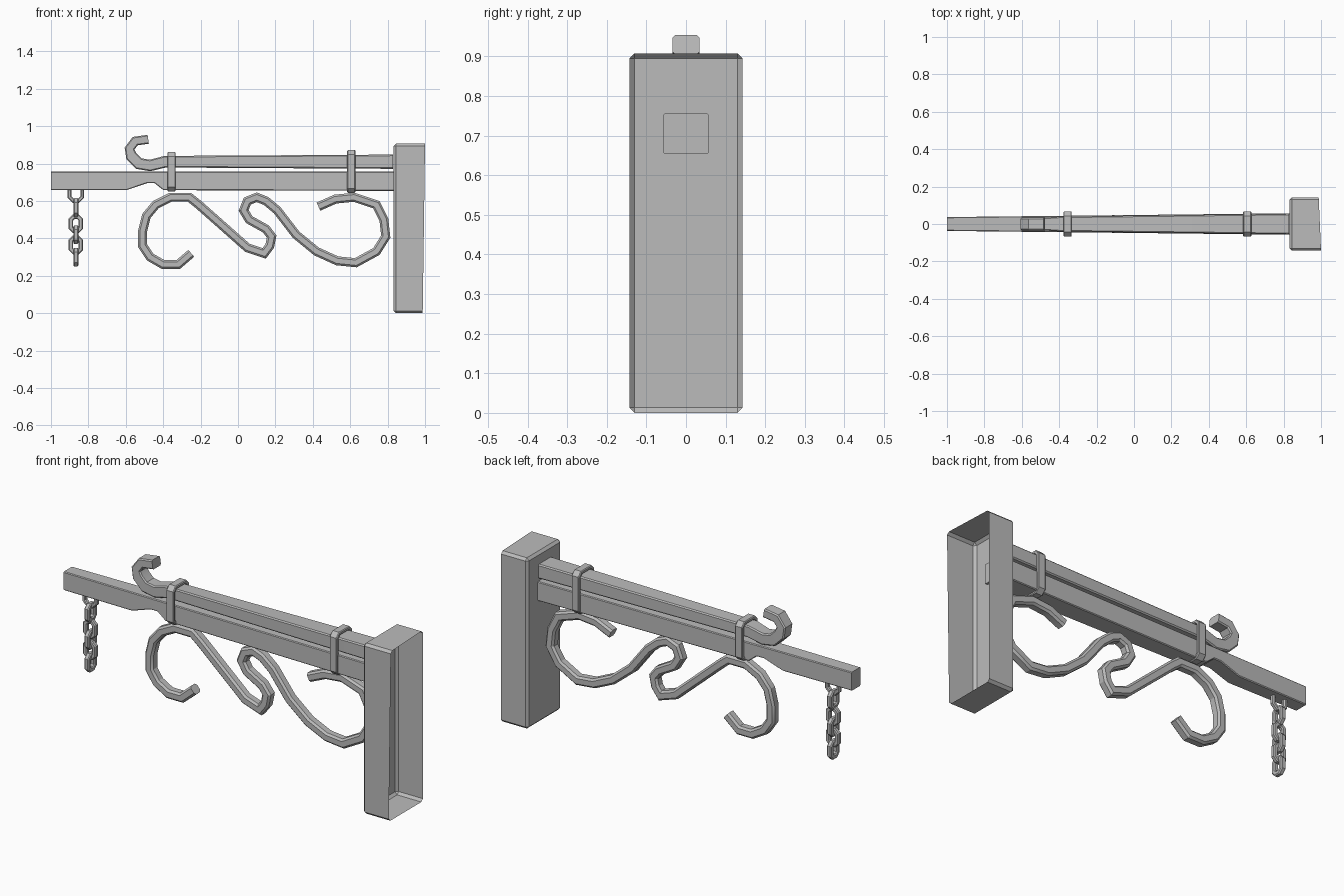
import bpy, bmesh, math
from mathutils import Vector

cube = bpy.data.objects.get("Cube")
if cube:
    bpy.data.objects.remove(cube, do_unlink=True)

GREY = (0.5, 0.5, 0.5, 1)
iron = bpy.data.materials.new("iron_grey")
iron.use_nodes = True
iron.diffuse_color = GREY
iron.node_tree.nodes["Principled BSDF"].inputs["Base Color"].default_value = GREY


def finish(name, bm, location=(0, 0, 0)):
    bmesh.ops.recalc_face_normals(bm, faces=bm.faces)
    mesh = bpy.data.meshes.new(name)
    bm.to_mesh(mesh)
    bm.free()
    mesh.materials.append(iron)
    obj = bpy.data.objects.new(name, mesh)
    bpy.context.collection.objects.link(obj)
    obj.location = location
    bpy.ops.object.select_all(action="DESELECT")
    obj.select_set(True)
    bpy.context.view_layer.objects.active = obj
    bpy.ops.object.shade_smooth_by_angle(angle=math.radians(25))
    return obj


def octagon(a, b, c):
    """Rectangle of half sizes a, b with corners cut by c."""
    quarter = [(a, b - c), (a - c, b)]
    top = quarter + [(-u, v) for u, v in reversed(quarter)]
    return top + [(-u, -v) for u, v in top]


def sweep(name, path, sizes, chamfer, plane="xz", closed=False, location=(0, 0, 0)):
    """Sweep a chamfered bar along a flat path; sizes are (thickness, width) halves."""
    bm = bmesh.new()
    pts = [Vector(p) for p in path]
    n = len(pts)
    rings = []
    for i, p in enumerate(pts):
        before = p - pts[i - 1] if closed or i else pts[1] - p
        after = pts[(i + 1) % n] - p if closed or i < n - 1 else before
        before, after = before.normalized(), after.normalized()
        tangent = (before + after).normalized()
        normal = Vector((-tangent.y, tangent.x))
        miter = min(1 / max(tangent.dot(after), 0.1), 1.4)
        h, w = sizes[i] if isinstance(sizes, list) else sizes
        ring = []
        for s, t in octagon(h, w, chamfer):
            q = p + normal * s * miter
            co = (q.x, t, q.y) if plane == "xz" else (t, q.x, q.y)
            ring.append(bm.verts.new(co))
        rings.append(ring)
    for i in range(n if closed else n - 1):
        a, b = rings[i], rings[(i + 1) % n]
        for k in range(len(a)):
            m = (k + 1) % len(a)
            bm.faces.new((a[k], a[m], b[m], b[k]))
    if not closed:
        bm.faces.new(rings[0])
        bm.faces.new(rings[-1])
    return finish(name, bm, location)


def hundredths(points):
    return [(u / 100, v / 100) for u, v in points]


# Wall mount: a bevelled shell, open on the wall side
bm = bmesh.new()
bmesh.ops.create_cube(bm, size=1)
for v in bm.verts:
    v.co = (0.91 + v.co.x * 0.155, v.co.y * 0.286, (v.co.z + 0.5) * 0.908)
    if v.co.x > 0.9 and v.co.y < 0 and v.co.z > 0.5:
        v.co.x = 1
back = [f for f in bm.faces if f.calc_center_median().x > 0.97]
bmesh.ops.delete(bm, geom=back, context="FACES_ONLY")
bmesh.ops.bevel(bm, geom=[e for e in bm.edges if not e.is_boundary],
                offset=0.013, segments=1, affect="EDGES")
finish("wall_mount", bm)

# Main beam with a notch cut in its underside
TOP = 0.757
path, sizes = [], []
for x, bottom in ((-1, 0.658), (-0.6, 0.658), (-0.49, 0.695),
                  (-0.44, 0.695), (-0.39, 0.658), (0.845, 0.654)):
    path.append((x, (TOP + bottom) / 2))
    sizes.append(((TOP - bottom) / 2, 0.048 + 0.011 * x))
sweep("main_beam", path, sizes, 0.004)

# Upper bar ending in an upturned hook
hook = hundredths([(83, 81), (-39, 81), (-47, 79), (-53, 80),
                   (-57, 84), (-58, 88), (-55, 92), (-48, 93)])
sizes = [(0.038, 0.055), (0.031, 0.04)] + [(0.03, 0.035)] * 3 + [(0.024, 0.034)] * 3
sweep("hooked_bar", hook, sizes, 0.006)

# Scrollwork brace under the beam
scroll = hundredths([
    (-25, 32), (-32, 26), (-40, 26), (-47, 30), (-51, 36), (-51, 44), (-49, 52),
    (-44, 58), (-36, 62), (-26, 62), (-21, 58), (5, 35), (14, 32), (17, 36),
    (18, 41), (15, 45), (6, 50), (3, 55), (5, 60), (10, 62), (15, 60), (21, 55),
    (31, 42), (42, 33), (53, 28), (63, 27), (74, 33), (79, 41), (78, 50),
    (74, 58), (62, 62), (52, 61), (43, 57)])
sweep("scroll_brace", scroll, (0.024, 0.026), 0.01)

# Straps binding the two bars
for name, x, low, high in (("outer_strap", -0.355, 0.652, 0.861),
                           ("inner_strap", 0.606, 0.644, 0.872)):
    loop = octagon(0.058, (high - low) / 2 - 0.009, 0.018)
    sweep(name, loop, (0.009, 0.022), 0.004, "yz", True, (x, 0, (low + high) / 2))

# Hanging chain: a staple, then links turned alternately
CHAIN_X = -0.867
sweep("chain_staple", octagon(0.034, 0.046, 0.022), (0.01, 0.012), 0.005,
      "xz", True, (CHAIN_X, 0, 0.645))
for i, z in enumerate((0.565, 0.478, 0.42, 0.365, 0.3)):
    plane = "xz" if i % 2 else "yz"
    sweep(f"chain_link_{i + 1}", octagon(0.026, 0.038, 0.015), (0.012, 0.013), 0.005,
          plane, True, (CHAIN_X, 0, z))
